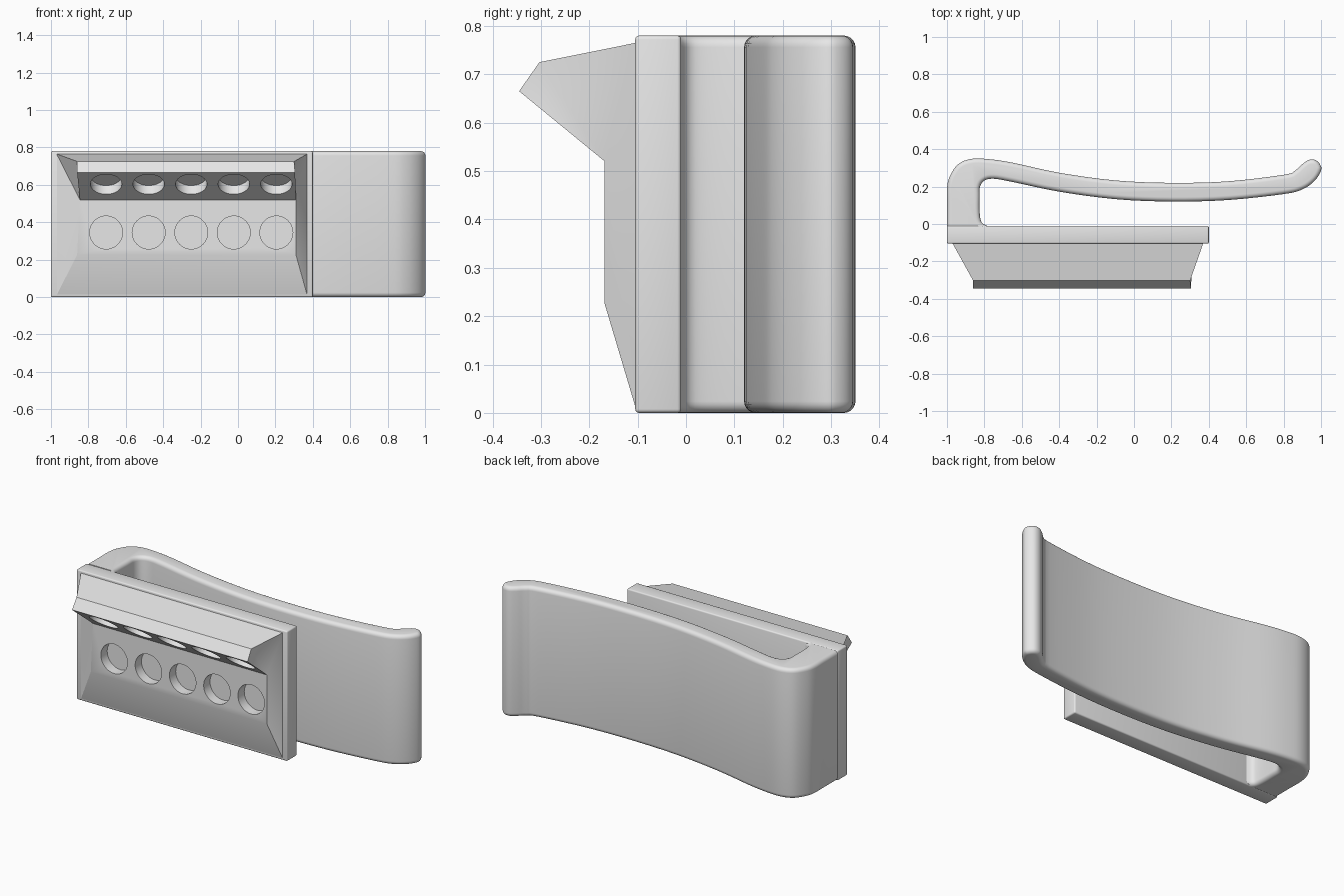
import bpy
import bmesh
import math
from mathutils import Matrix, Vector

HEIGHT = 0.78
BASE_Y = -0.01

old = bpy.data.objects.get("Cube")
if old:
    bpy.data.objects.remove(old, do_unlink=True)

grey = bpy.data.materials.new("plain_grey")
grey.use_nodes = True
grey.diffuse_color = (0.8, 0.8, 0.8, 1)
grey.node_tree.nodes["Principled BSDF"].inputs["Base Color"].default_value = grey.diffuse_color


def make_object(name, bm):
    bmesh.ops.recalc_face_normals(bm, faces=bm.faces[:])
    mesh = bpy.data.meshes.new(name)
    bm.to_mesh(mesh)
    bm.free()
    mesh.materials.append(grey)
    obj = bpy.data.objects.new(name, mesh)
    bpy.context.collection.objects.link(obj)
    return obj


def activate(obj):
    bpy.ops.object.select_all(action='DESELECT')
    obj.select_set(True)
    bpy.context.view_layer.objects.active = obj


def smooth(obj):
    activate(obj)
    bpy.ops.object.shade_smooth_by_angle(angle=math.radians(30))


def spline(points, steps):
    """Smooth open path through the given points."""
    pts = [Vector(p) for p in points]
    ends = [pts[0]] + pts + [pts[-1]]
    path = []
    for a, b, c, d in zip(ends, ends[1:], ends[2:], ends[3:]):
        for k in range(steps):
            t = k / steps
            path.append(b + (c - a) * t / 2
                        + (a * 2 - b * 5 + c * 4 - d) * t ** 2 / 2
                        + (b * 3 - a - c * 3 + d) * t ** 3 / 2)
    return path + [pts[-1]]


# Backing plate with softened edges
bm = bmesh.new()
bmesh.ops.create_cube(bm, size=1)
bmesh.ops.scale(bm, vec=(1.4, 0.095, HEIGHT), verts=bm.verts[:])
bmesh.ops.translate(bm, vec=(-0.3, -0.0575, HEIGHT / 2), verts=bm.verts[:])
bmesh.ops.bevel(bm, geom=bm.edges[:], offset=0.008, segments=3, profile=0.5, affect='EDGES')
smooth(make_object("backing_plate", bm))

# Spring clip: hooked profile extruded upward, rounded along both rims
outline = [
    (-1, BASE_Y), (-1, .1), (-1, .19), (-.985, .255), (-.94, .32), (-.87, .348),
    (-.78, .347), (-.65, .328), (-.4, .274), (-.1, .233), (.2, .22), (.5, .228),
    (.8, .263), (.86, .285), (.9, .32), (.935, .343), (.97, .342), (.995, .318),
    (1, .285), (.965, .23), (.9, .185), (.8, .16), (.5, .128), (.2, .12),
    (-.1, .133), (-.4, .173), (-.65, .225), (-.75, .242), (-.8, .232),
    (-.823, .2), (-.825, .15), (-.825, .06), (-.815, .01), (-.785, BASE_Y)]
bm = bmesh.new()
floor = bm.faces.new([bm.verts.new((p.x, p.y, 0)) for p in spline(outline, 4)])
top = bmesh.ops.extrude_face_region(bm, geom=[floor], use_keep_orig=True)["geom"]
bmesh.ops.translate(bm, vec=(0, 0, HEIGHT), verts=[v for v in top if isinstance(v, bmesh.types.BMVert)])
rims = [e for e in bm.edges
        if abs(e.verts[0].co.z - e.verts[1].co.z) < 1e-5
        and max(v.co.y for v in e.verts) > BASE_Y + 1e-4]
bmesh.ops.bevel(bm, geom=rims, offset=0.024, segments=5, profile=0.5,
                affect='EDGES', clamp_overlap=False)
smooth(make_object("spring_clip", bm))

# Holder block: faceted section lofted between two sloping ends
# each row: left x, right x, y, z
section = [
    (-.97, .37, -.104, .01), (-.86, .31, -.168, .225), (-.845, .31, -.168, .52),
    (-.86, .305, -.345, .665), (-.86, .3, -.303, .725), (-.97, .37, -.104, .765)]
bm = bmesh.new()
left = [bm.verts.new((l, y, z)) for l, r, y, z in section]
right = [bm.verts.new((r, y, z)) for l, r, y, z in section]
for i in range(len(section)):
    j = (i + 1) % len(section)
    bm.faces.new((left[i], left[j], right[j], right[i]))
for side in (left, right):
    a, b, c, d, e, f = side
    for tri in ((a, b, c), (a, c, f), (c, e, f), (c, d, e)):
        bm.faces.new(tri)
block = make_object("holder_block", bm)

# Two rows of round pockets: one in the front, one under the overhang
bm = bmesh.new()
slope = Vector((0, -.145, -.177)).normalized()
rows = [(Vector((0, -.168, .345)), Vector((0, -1, 0)), .088),
        (Vector((0, -.269, .603)), slope, .084)]
for centre, normal, radius in rows:
    for i in range(5):
        spot = centre + Vector((-.705 + .2275 * i, 0, 0))
        turn = normal.to_track_quat('Z', 'Y').to_matrix().to_4x4()
        bmesh.ops.create_cone(bm, cap_ends=True, segments=40, radius1=radius,
                              radius2=radius, depth=.1,
                              matrix=Matrix.Translation(spot - normal * .01) @ turn)
cutter = make_object("pocket_cutter", bm)
cutter.hide_render = True
cut = block.modifiers.new("pockets", 'BOOLEAN')
cut.operation = 'DIFFERENCE'
cut.solver = 'EXACT'
cut.object = cutter
activate(block)
bpy.ops.object.modifier_apply(modifier=cut.name)
bpy.data.objects.remove(cutter, do_unlink=True)
smooth(block)
